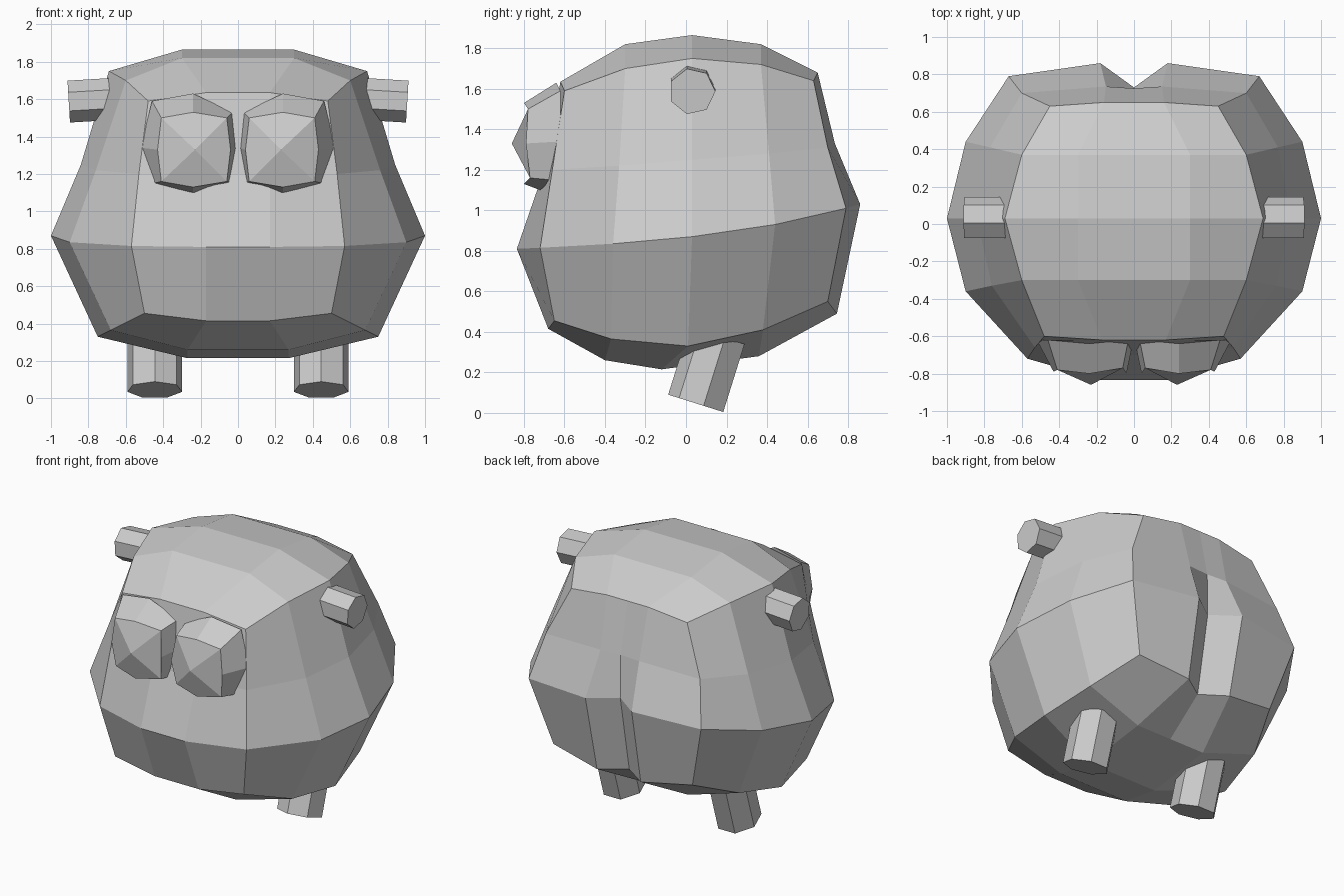
import bpy, bmesh
from math import sin, cos, tau
from mathutils import Vector, Matrix

if "Cube" in bpy.data.objects:
    bpy.data.objects.remove(bpy.data.objects["Cube"])


def make(name, verts, faces, merge=False):
    """Mesh of the +x half, mirrored across x = 0."""
    bm = bmesh.new()
    vs = [bm.verts.new(v) for v in verts]
    for f in faces:
        bm.faces.new([vs[i] for i in f])
    bmesh.ops.recalc_face_normals(bm, faces=bm.faces)
    me = bpy.data.meshes.new(name)
    bm.to_mesh(me)
    bm.free()
    ob = bpy.data.objects.new(name, me)
    bpy.context.collection.objects.link(ob)
    m = ob.modifiers.new("Mirror", 'MIRROR')
    m.use_mirror_merge = merge
    return ob


def prism(name, base, top, r, sides, rot):
    """Flat-ended prism; rot turns local z onto the axis."""
    verts = [c + rot @ Vector((r * cos(a), r * sin(a), 0))
             for c in (Vector(base), Vector(top))
             for a in (-tau / 4 + tau * k / sides for k in range(sides))]
    n = sides
    faces = [(k, (k + 1) % n, (k + 1) % n + n, k + n) for k in range(n)]
    faces += [tuple(range(n)), tuple(range(n, 2 * n))]
    make(name, verts, faces)


# Body: half rings (front inner, front corner, three side, back corner, back inner)
# followed by the y of the centre back, which forms the groove
rings = [
    ([(.17, -.62, 1.635), (.48, -.6, 1.59), (.6, -.3, 1.70), (.69, .03, 1.75),
      (.6, .37, 1.72), (.45, .63, 1.64), (.16, .65, 1.68)], .65),
    ([(.17, -.70, 1.2), (.53, -.66, 1.2), (.76, -.33, 1.22), (.84, .03, 1.25),
      (.77, .41, 1.28), (.6, .70, 1.31), (.15, .735, 1.33)], .725),
    ([(.17, -.835, .81), (.57, -.72, .815), (.9, -.36, .835), (1, .03, .87),
      (.9, .44, .93), (.67, .79, 1.01), (.18, .86, 1.03)], .73),
    ([(.17, -.68, .415), (.5, -.65, .455), (.68, -.37, .365), (.75, .01, .33),
      (.68, .38, .41), (.54, .70, .55), (.17, .745, .49)], .63),
]
verts = []
for pts, back in rings:
    f, b = pts[0], pts[-1]
    verts += [(0, f[1], f[2])] + pts + [(0, back, b[2])]
faces = [(9 * r + k, 9 * r + k + 1, 9 * r + k + 10, 9 * r + k + 9)
         for r in range(3) for k in range(8)]
# Top and bottom caps: a grid spanning the rim
caps = [(0, .3, [(-.3, 1.82), (.03, 1.865), (.37, 1.82)]),
        (27, .27, [(-.4, .26), (-.12, .215), (.36, .28)])]
for o, x, rows in caps:
    grid = [[o, o + 1, o + 2]]
    for k, (y, z) in enumerate(rows):
        n = len(verts)
        verts += [(0, y, z), (x, y, z)]
        grid.append([n, n + 1, o + 3 + k])
    grid.append([o + 8, o + 7, o + 6])
    faces += [(grid[r][c], grid[r][c + 1], grid[r + 1][c + 1], grid[r + 1][c])
              for r in range(4) for c in range(2)]
make("body", verts, faces, True)

# Eyes: domed front, faceted sides, flat back sunk in the body
front = [(.04, 1.33, -.80), (.06, 1.5, -.77), (.24, 1.53, -.80), (.41, 1.5, -.78),
         (.43, 1.33, -.79), (.41, 1.16, -.77), (.24, 1.13, -.80), (.06, 1.16, -.77)]
rear = [(.005, 1.34, -.63), (.03, 1.53, -.62), (.24, 1.63, -.64), (.46, 1.59, -.62),
        (.52, 1.34, -.62), (.45, 1.15, -.66), (.24, 1.1, -.72), (.04, 1.15, -.66)]
verts = [(x, y, z) for x, z, y in front + rear] + [(.23, -.86, 1.33)]
faces = [(k, (k + 1) % 8, (k + 1) % 8 + 8, k + 8) for k in range(8)]
faces += [(k, k + 1, (k + 2) % 8, 16) for k in (1, 3, 5)] + [(7, 0, 1, 16)]
faces.append(tuple(range(8, 16)))
make("eyes", verts, faces)

# Ears: short seven-sided stubs pointing sideways, slightly down
ear_rot = Matrix.Rotation(tau / 4 + .06, 3, 'Y') @ Matrix.Rotation(-tau / 4 + tau / 2, 3, 'Z')
ear_rot = ear_rot @ Matrix.Rotation(tau / 4, 3, 'Z')
ear_rot = Matrix.Rotation(tau / 4 + .06, 3, 'Y') @ Matrix.Rotation(tau / 2, 3, 'Z')
prism("ears", (.6, .03, 1.605), (.905, .03, 1.587), .115, 7, ear_rot)

# Legs: seven-sided stubs leaning back towards the top
prism("legs", (.445, .055, .045), (.445, .16, .38), .15, 7,
      Matrix.Rotation(-.305, 3, 'X'))
